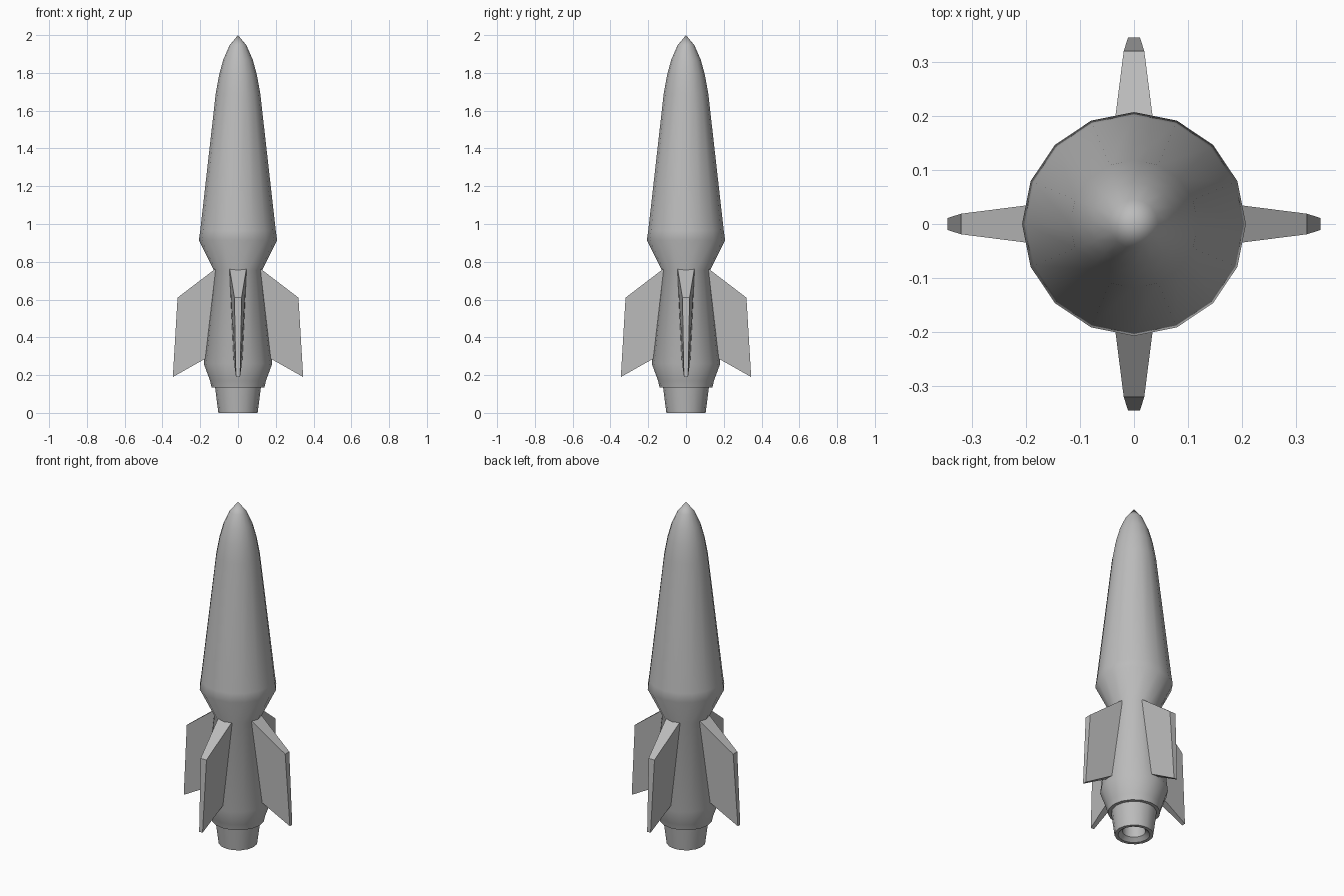
import bpy, bmesh
from math import radians, sin, cos, pi

default_cube = bpy.data.objects.get("Cube")
if default_cube:
    bpy.data.objects.remove(default_cube)

SIDES = 16

# Single grey finish
grey = bpy.data.materials.new("plain_grey")
grey.use_nodes = True
color = (0.5, 0.5, 0.5, 1)
grey.diffuse_color = color
grey.node_tree.nodes["Principled BSDF"].inputs["Base Color"].default_value = color


def add_object(name, bm, smooth_angle):
    bmesh.ops.recalc_face_normals(bm, faces=bm.faces)
    mesh = bpy.data.meshes.new(name)
    bm.to_mesh(mesh)
    bm.free()
    mesh.materials.append(grey)
    obj = bpy.data.objects.new(name, mesh)
    bpy.context.collection.objects.link(obj)
    bpy.ops.object.select_all(action="DESELECT")
    obj.select_set(True)
    bpy.context.view_layer.objects.active = obj
    bpy.ops.object.shade_smooth_by_angle(angle=radians(smooth_angle))
    return obj


def lathe(name, profile):
    """Spin (radius, height) points around z; zero radius closes to a point."""
    bm = bmesh.new()
    rings = []
    for r, z in profile:
        count = SIDES if r > 0 else 1
        rings.append([bm.verts.new((r * cos(2 * pi * i / SIDES),
                                    r * sin(2 * pi * i / SIDES), z))
                      for i in range(count)])
    for a, b in zip(rings, rings[1:]):
        for i in range(SIDES):
            j = (i + 1) % SIDES
            loop = [a[i % len(a)], a[j % len(a)], b[j % len(b)], b[i % len(b)]]
            bm.faces.new(list(dict.fromkeys(loop)))
    return add_object(name, bm, 40)


# Fuselage: step, tail bulge, waist, shoulder and pointed nose
lathe("fuselage", [(0, 0.135), (0.14, 0.135), (0.148, 0.17), (0.181, 0.26),
                   (0.128, 0.755), (0.207, 0.915), (0.2, 0.965),
                   (0.118, 1.69), (0.1, 1.79), (0.078, 1.87),
                   (0.045, 1.945), (0, 2)])

# Hollow exhaust nozzle
lathe("exhaust_nozzle", [(0.122, 0.14), (0.104, 0), (0.085, 0),
                         (0.062, 0.02), (0.062, 0.09), (0, 0.09)])

# Four tapered fins, outline given as (radius, height, half thickness)
outline = [(0.1, 0.778, 0.047), (0.32, 0.61, 0.019),
           (0.345, 0.19, 0.011), (0.15, 0.3, 0.025)]
for index, name in enumerate(("left_fin", "back_fin", "right_fin", "front_fin")):
    bm = bmesh.new()
    sides = [[bm.verts.new((x, s * t, z)) for x, z, t in outline] for s in (-1, 1)]
    for side in sides:
        bm.faces.new(side)
    for i in range(4):
        j = (i + 1) % 4
        bm.faces.new((sides[0][i], sides[0][j], sides[1][j], sides[1][i]))
    fin = add_object(name, bm, 20)
    fin.rotation_euler.z = index * pi / 2
